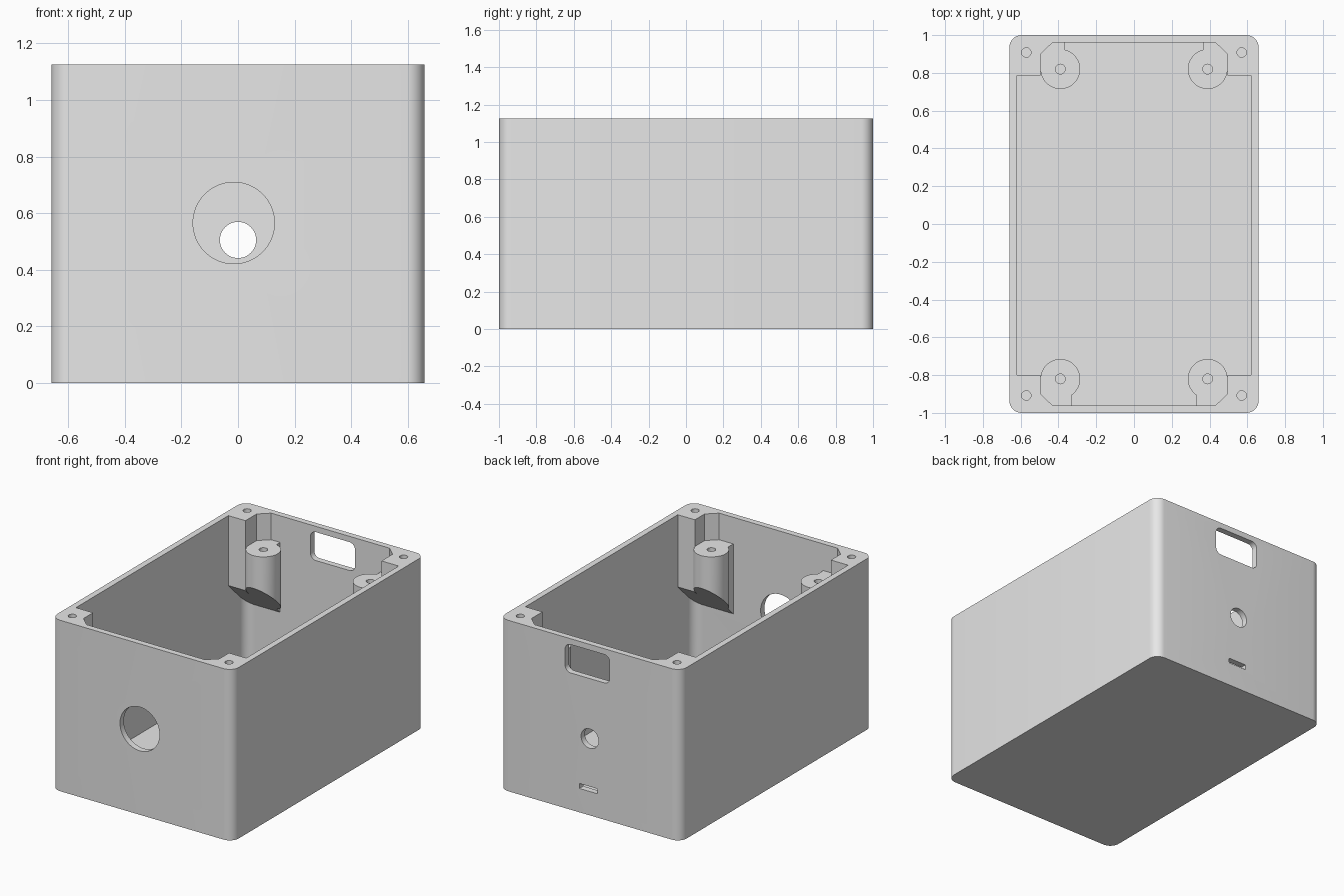
import bpy
import bmesh
from math import cos, sin, pi, radians, acos
from mathutils import Matrix

cube = bpy.data.objects.get("Cube")
if cube:
    bpy.data.objects.remove(cube, do_unlink=True)

HEIGHT = 1.125
WALL = 0.04

grey = bpy.data.materials.new("light_grey_plastic")
grey.use_nodes = True
grey.diffuse_color = (0.8, 0.8, 0.8, 1)
grey.node_tree.nodes["Principled BSDF"].inputs["Base Color"].default_value = (0.8, 0.8, 0.8, 1)


def prism(name, outline, z0, z1, bottom=None, matrix=None):
    """Extrude a 2D outline; an optional rule sets the bottom heights."""
    bm = bmesh.new()
    low = [bm.verts.new((x, y, bottom(x, y) if bottom else z0)) for x, y in outline]
    high = [bm.verts.new((x, y, z1)) for x, y in outline]
    bm.faces.new(low[::-1])
    bm.faces.new(high)
    n = len(outline)
    for i in range(n):
        j = (i + 1) % n
        bm.faces.new((low[i], low[j], high[j], high[i]))
    if matrix:
        bm.transform(matrix)
    bmesh.ops.recalc_face_normals(bm, faces=bm.faces)
    mesh = bpy.data.meshes.new(name)
    bm.to_mesh(mesh)
    bm.free()
    mesh.materials.append(grey)
    obj = bpy.data.objects.new(name, mesh)
    bpy.context.collection.objects.link(obj)
    return obj


def arc(cx, cy, r, a0, a1, steps):
    return [(cx + r * cos(a0 + (a1 - a0) * i / steps),
             cy + r * sin(a0 + (a1 - a0) * i / steps)) for i in range(steps + 1)]


def circle(cx, cy, r, steps=48):
    return arc(cx, cy, r, 0, 2 * pi, steps)[:-1]


def rounded_rect(x0, x1, y0, y1, r, steps=8):
    corners = [(x1 - r, y1 - r), (x0 + r, y1 - r), (x0 + r, y0 + r), (x1 - r, y0 + r)]
    pts = []
    for k, (cx, cy) in enumerate(corners):
        pts += arc(cx, cy, r, k * pi / 2, (k + 1) * pi / 2, steps)
    return pts


def combine(target, tool, operation):
    """Apply a boolean and discard the helper."""
    tool.hide_render = True
    mod = target.modifiers.new(operation, 'BOOLEAN')
    mod.operation = operation
    mod.solver = 'EXACT'
    mod.object = tool
    deps = bpy.context.evaluated_depsgraph_get()
    mesh = bpy.data.meshes.new_from_object(target.evaluated_get(deps))
    target.modifiers.clear()
    target.data = mesh
    bpy.data.objects.remove(tool, do_unlink=True)


def slope(x, y):
    """Printable 45 degree underside rising away from the end wall."""
    return 0.49 + 0.96 - abs(y)


# Open box with rounded upright corners
body = prism("enclosure_body", rounded_rect(-0.66, 0.66, -1, 1, 0.065), 0, HEIGHT)
cavity = prism("cavity", rounded_rect(-0.66 + WALL, 0.66 - WALL, -1 + WALL, 1 - WALL, 0.065),
               WALL, HEIGHT + 0.2)
combine(body, cavity, 'DIFFERENCE')

# Lid screw blocks and board posts, one pair per end
POST_X, POST_Y, POST_R, POST_TOP = 0.39, 0.82, 0.105, 0.95
for sy, block_y, neck_x in ((1, 0.785, 0.365), (-1, 0.8, 0.328)):
    start = acos((neck_x - POST_X) / POST_R)
    block = [(0.64, block_y), (0.64, 0.94), (0.61, 0.98), (0.41, 0.98), (0.495, 0.9), (0.495, block_y)]
    post = arc(POST_X, POST_Y, POST_R, start, 2 * pi, 40)
    post += [(0.54, POST_Y), (0.54, 0.975), (neck_x, 0.975)]
    for sx in (1, -1):
        def place(pts):
            return [(sx * x, sy * y) for x, y in pts]
        combine(body, prism("lid_screw_block", place(block), 0, HEIGHT, slope), 'UNION')
        combine(body, prism("board_post", place(post), 0, POST_TOP, slope), 'UNION')
        lid_hole = place(circle(0.57, 0.908, 0.025, 24))
        combine(body, prism("lid_screw_hole", lid_hole, HEIGHT - 0.3, HEIGHT + 0.1), 'DIFFERENCE')
        post_hole = place(circle(POST_X, POST_Y, 0.026, 24))
        combine(body, prism("post_screw_hole", post_hole, POST_TOP - 0.15, POST_TOP + 0.1), 'DIFFERENCE')

# Openings through the end walls (outlines drawn in x and z)
upright = Matrix.Rotation(radians(90), 4, 'X')
openings = [
    ("front_cable_hole", circle(-0.015, 0.565, 0.144, 64), 1),
    ("back_jack_hole", circle(0, 0.505, 0.064), -1),
    ("back_window", rounded_rect(-0.145, 0.18, 0.9, 1.087, 0.04), -1),
    ("back_port_slot", rounded_rect(-0.055, 0.075, 0.157, 0.19, 0.004, 2), -1),
]
for name, outline, side in openings:
    combine(body, prism(name, outline, side * 0.9, side * 1.1, matrix=upright), 'DIFFERENCE')

# Smooth curved walls, crisp edges
bpy.ops.object.select_all(action='DESELECT')
bpy.context.view_layer.objects.active = body
body.select_set(True)
bpy.ops.object.shade_smooth_by_angle(angle=radians(30))
